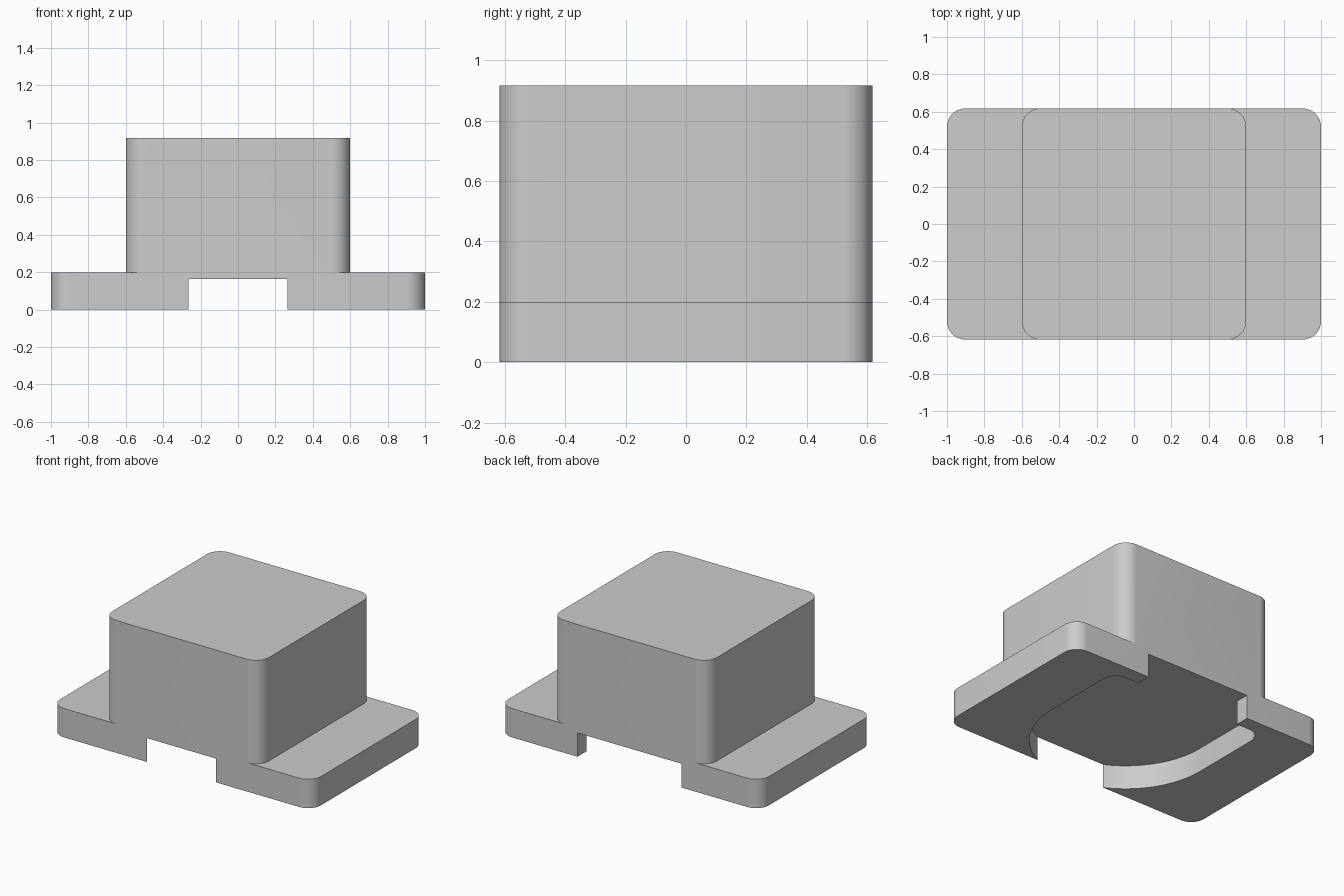
import bpy, bmesh
from math import cos, sin, pi, acos, radians

cube = bpy.data.objects.get("Cube")
if cube:
    bpy.data.objects.remove(cube)

HALF_Y = 0.618      # half depth of base and block
BASE_TOP = 0.2
BLOCK_TOP = 0.917
FLOOR = 0.165       # ceiling of the underside pocket

grey = bpy.data.materials.new("plain_grey")
grey.use_nodes = True
colour = (0.604, 0.604, 0.604, 1)
grey.diffuse_color = colour
grey.node_tree.nodes["Principled BSDF"].inputs["Base Color"].default_value = colour


def arc(cx, cy, r, start, end, steps=12):
    """Points along a circular arc, angles in radians."""
    angles = [start + (end - start) * i / steps for i in range(steps + 1)]
    return [(cx + r * cos(a), cy + r * sin(a)) for a in angles]


def rounded_rect(hx, hy, r):
    pts = []
    for k, (sx, sy) in enumerate([(1, 1), (-1, 1), (-1, -1), (1, -1)]):
        pts += arc(sx * (hx - r), sy * (hy - r), r, k * pi / 2, (k + 1) * pi / 2)
    # exact extents keep the shared walls flush
    return [(x, max(-hy, min(hy, y))) for x, y in pts]


def prism(name, outline, z0, z1):
    """Extrude a counter-clockwise outline between two heights."""
    bm = bmesh.new()
    face = bm.faces.new([bm.verts.new((x, y, z0)) for x, y in outline])
    top = bmesh.ops.extrude_face_region(bm, geom=[face])["geom"]
    for v in top:
        if isinstance(v, bmesh.types.BMVert):
            v.co.z = z1
    bmesh.ops.recalc_face_normals(bm, faces=bm.faces)
    mesh = bpy.data.meshes.new(name)
    bm.to_mesh(mesh)
    bm.free()
    mesh.materials.append(grey)
    obj = bpy.data.objects.new(name, mesh)
    bpy.context.collection.objects.link(obj)
    return obj


def combine(target, other, operation):
    """Apply a boolean, then discard the helper."""
    mod = target.modifiers.new(operation.lower(), "BOOLEAN")
    mod.operation, mod.solver, mod.object = operation, "EXACT", other
    bpy.ops.object.select_all(action="DESELECT")
    bpy.context.view_layer.objects.active = target
    target.select_set(True)
    bpy.ops.object.modifier_apply(modifier=mod.name)
    bpy.data.objects.remove(other)


# Flanged base with the taller block standing on it
body = prism("flanged_body", rounded_rect(1, HALF_Y, 0.1), 0, BASE_TOP)
block = prism("upper_block", rounded_rect(0.6, HALF_Y, 0.1), BASE_TOP, BLOCK_TOP)
combine(body, block, "UNION")

# Underside pocket: round front cut off by the front wall, narrower rear slot
front_angle = acos(0.265 / 0.6)
right_half = [(0.265, -0.8)]
right_half += arc(0, -0.08, 0.6, -front_angle, 0, 24)
right_half += arc(0.5, 0.42, 0.1, 0, pi / 2)
right_half += [(0.4, 0.52), (0.4, 0.8)]
outline = right_half + [(-x, y) for x, y in reversed(right_half)]
pocket = prism("pocket_cutter", outline, -0.1, FLOOR)
pocket.hide_render = True
combine(body, pocket, "DIFFERENCE")

bpy.ops.object.shade_smooth_by_angle(angle=radians(30))
